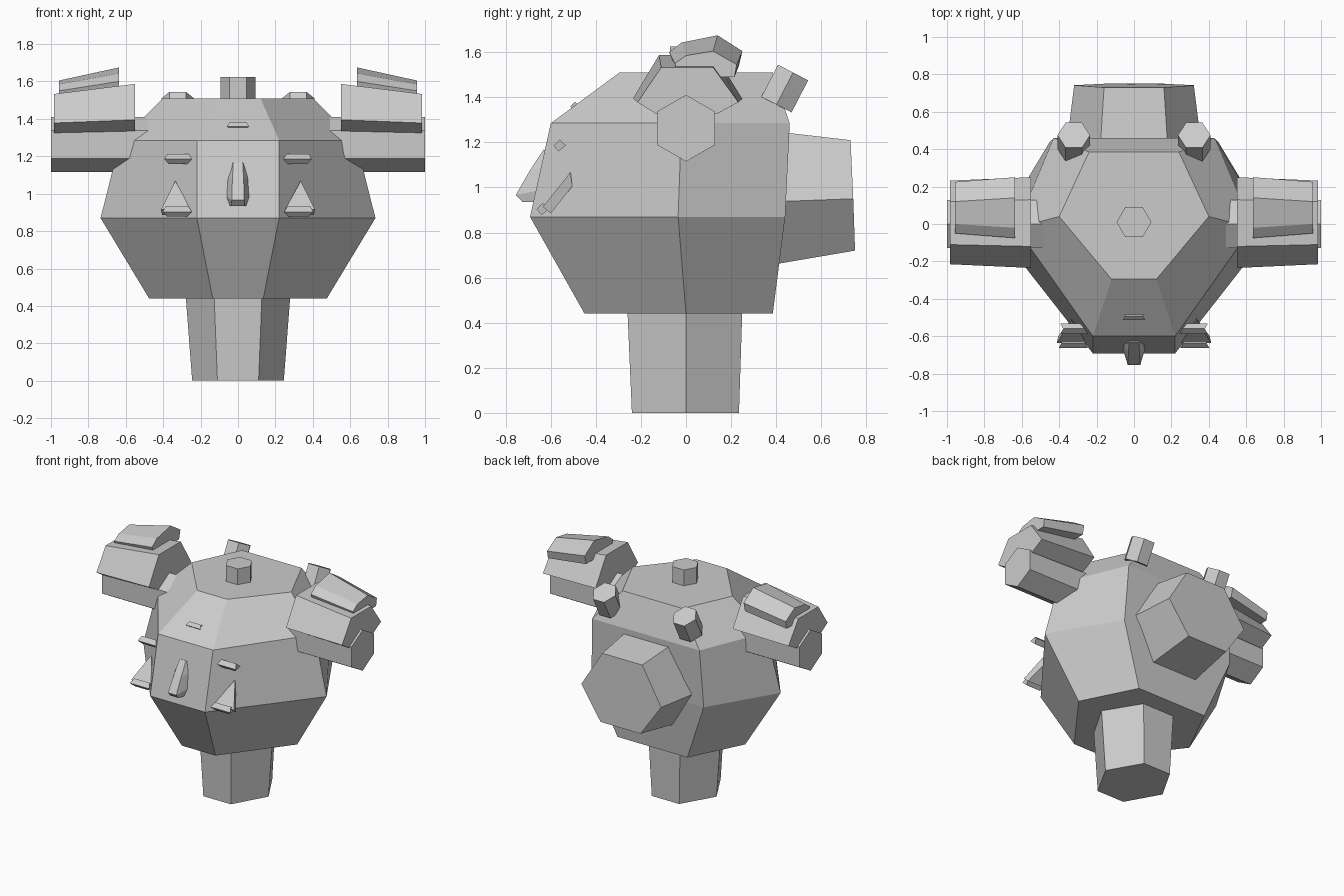
import bpy, bmesh
from math import cos, sin, pi
from mathutils import Vector


def loft(name, rings, mirror=False):
    """Skin equal-length rings of points, cap both ends."""
    bm = bmesh.new()
    vr = [[bm.verts.new(p) for p in r] for r in rings]
    n = len(vr[0])
    for a, b in zip(vr, vr[1:]):
        for i in range(n):
            j = (i + 1) % n
            bm.faces.new((a[i], a[j], b[j], b[i]))
    bm.faces.new(vr[0])
    bm.faces.new(vr[-1])
    bmesh.ops.recalc_face_normals(bm, faces=bm.faces)
    me = bpy.data.meshes.new(name)
    bm.to_mesh(me)
    bm.free()
    ob = bpy.data.objects.new(name, me)
    bpy.context.collection.objects.link(ob)
    if mirror:
        # mirror about the world x = 0 plane
        ob.modifiers.new("Mirror", 'MIRROR').use_mirror_merge = False
    return ob


def six(z, front, side, back):
    """Symmetric six-sided ring at height z from three (x, y) corners."""
    half = [front, side, back]
    return [(x, y, z) for x, y in half] + [(-x, y, z) for x, y in half[::-1]]


def hexagon(c, u, v, r):
    """Regular hexagon around c with a corner along u."""
    c, u, v = Vector(c), Vector(u).normalized(), Vector(v).normalized()
    return [c + r * (cos(i * pi / 3) * u + sin(i * pi / 3) * v) for i in range(6)]


def section(x, yz):
    return [(x, y, z) for y, z in yz]


# main body
loft("body", [
    six(0.44, (0.135, -0.45), (0.475, 0.0), (0.28, 0.385)),
    six(0.87, (0.22, -0.692), (0.735, -0.035), (0.45, 0.44)),
    six(1.285, (0.22, -0.60), (0.63, -0.02), (0.43, 0.46)),
    six(1.51, (0.12, -0.295), (0.40, 0.04), (0.24, 0.385))])

# stem below the body
loft("stem", [
    six(0.0, (0.11, -0.24), (0.245, 0.0), (0.11, 0.235)),
    six(0.46, (0.128, -0.26), (0.28, 0.0), (0.128, 0.25))])

# six-sided block on the back
def back_ring(w, top, mid, low):
    h = w / 2
    return [(h, *top), (w, *mid), (h, *low), (-h, *low), (-w, *mid), (-h, *top)]

loft("back_block", [
    back_ring(0.37, (0.34, 1.255), (0.34, 0.935), (0.34, 0.65)),
    back_ring(0.32, (0.73, 1.21), (0.742, 0.95), (0.75, 0.72))])

# side arms: hexagonal bar, shell over it, cap on top
loft("arm_bar", [hexagon((x, 0, 1.263), (0, 0, 1), (0, 1, 0), 0.148)
                 for x in (0.45, 1.0)], True)
inner = [(-0.235, 1.395), (-0.12, 1.587), (0.13, 1.587), (0.25, 1.393),
         (0.14, 1.335), (-0.13, 1.335)]
outer = [(-0.215, 1.378), (-0.11, 1.533), (0.12, 1.533), (0.232, 1.378),
         (0.135, 1.325), (-0.13, 1.325)]
loft("arm_shell", [section(0.55, inner), section(0.985, outer)], True)
cap_in = [(-0.075, 1.60), (-0.02, 1.643), (0.14, 1.675), (0.25, 1.605),
          (0.235, 1.54), (-0.05, 1.54)]
cap_out = [(-0.05, 1.55), (0.0, 1.585), (0.12, 1.605), (0.225, 1.545),
           (0.215, 1.49), (-0.03, 1.49)]
loft("arm_cap", [section(0.637, cap_in), section(0.957, cap_out)], True)

# knobs on top and at the rear shoulders
loft("top_knob", [hexagon((0, 0.01, z), (1, 0, 0), (0, 1, 0), 0.093)
                  for z in (1.48, 1.625)])
axis = Vector((0, 0.46, 0.89))
end = Vector((0.322, 0.475, 1.51))
loft("rear_knob", [hexagon(end - axis * d, (1, 0, 0), (0, 0.89, -0.46), 0.087)
                   for d in (0.16, 0)], True)

# nose ridge
loft("nose", [
    [(-0.045, -0.67, 0.935), (0.045, -0.67, 0.935),
     (0.035, -0.725, 0.935), (-0.035, -0.725, 0.935)],
    [(-0.062, -0.66, 0.985), (0.062, -0.66, 0.985),
     (0.033, -0.755, 0.967), (-0.033, -0.755, 0.967)],
    [(-0.058, -0.63, 1.09), (0.058, -0.63, 1.09),
     (0.03, -0.69, 1.08), (-0.03, -0.69, 1.08)],
    [(-0.04, -0.60, 1.155), (0.04, -0.60, 1.155),
     (0.025, -0.632, 1.168), (-0.025, -0.632, 1.168)]])


# small four-sided bars on the face
def face_bar(name, x, y, z, s=1.0, mirror=True):
    prof = [(0, 0.026, 0.062), (-0.028, -0.002, 0.078),
            (-0.005, -0.027, 0.055), (0.027, 0.0, 0.078)]
    loft(name, [[(x + side * w * s, y + dy * s, z + dz * s) for dy, dz, w in prof]
                for side in (-1, 1)], mirror)

face_bar("brow", 0.316, -0.56, 1.187)
face_bar("cheek_bar", 0.325, -0.635, 0.905)
face_bar("forehead_bar", 0, -0.492, 1.361, 0.75, False)

# triangular cheek plates
loft("cheek_plate", [
    [(0.335, -0.512, 1.068), (0.252, -0.635, 0.915), (0.412, -0.635, 0.915)],
    [(0.335, -0.505, 1.005), (0.26, -0.60, 0.885), (0.405, -0.60, 0.885)]], True)
